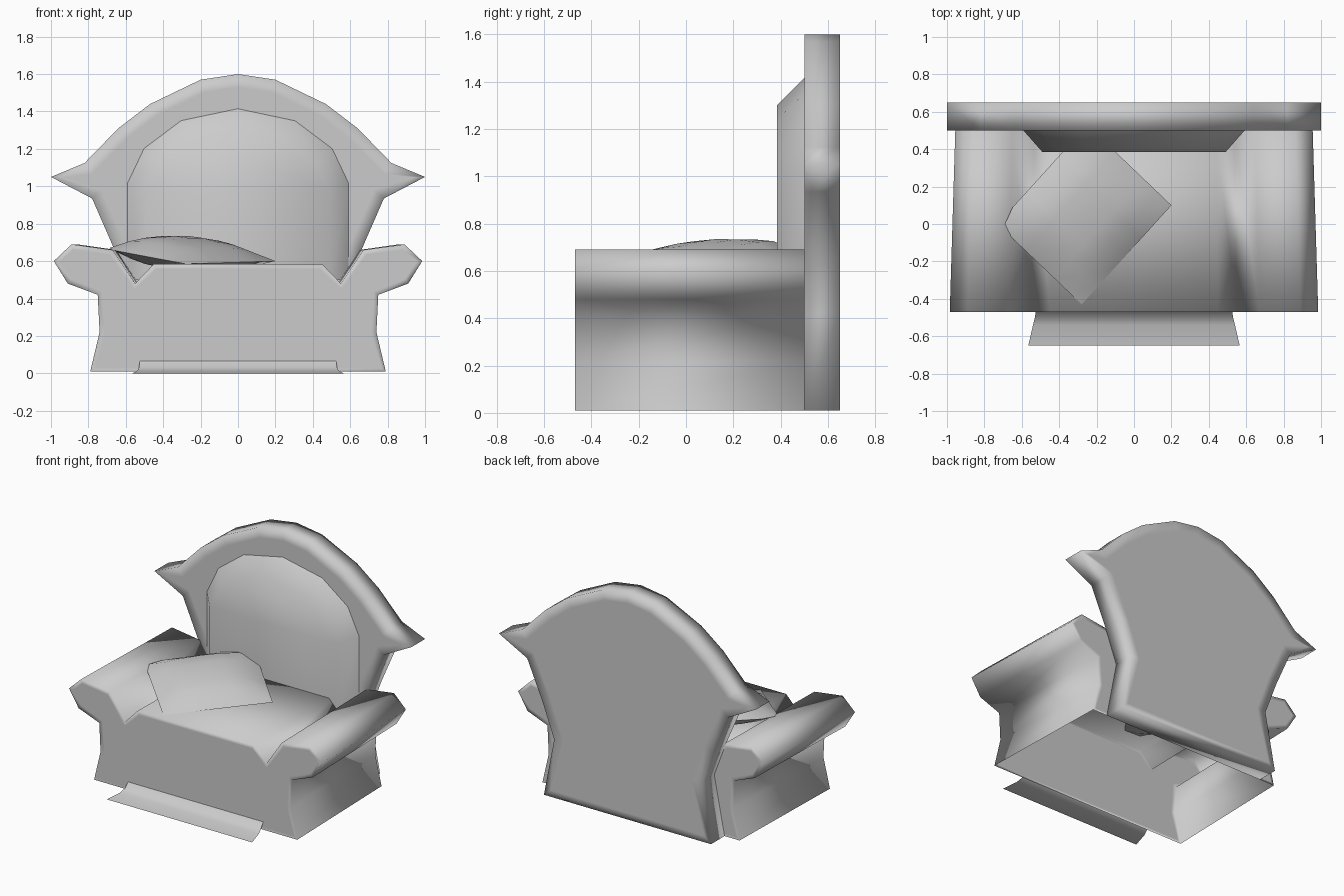
import bpy, bmesh, math
from mathutils import Vector

cube = bpy.data.objects.get("Cube")
if cube:
    bpy.data.objects.remove(cube, do_unlink=True)

fabric = bpy.data.materials.new("grey_fabric")
fabric.use_nodes = True
GREY = (0.6, 0.6, 0.6, 1)
fabric.diffuse_color = GREY
fabric.node_tree.nodes["Principled BSDF"].inputs["Base Color"].default_value = GREY


def finish(name, bm, angle=180):
    bmesh.ops.recalc_face_normals(bm, faces=bm.faces[:])
    mesh = bpy.data.meshes.new(name)
    bm.to_mesh(mesh)
    bm.free()
    ob = bpy.data.objects.new(name, mesh)
    bpy.context.collection.objects.link(ob)
    mesh.materials.append(fabric)
    bpy.ops.object.select_all(action="DESELECT")
    ob.select_set(True)
    bpy.context.view_layer.objects.active = ob
    bpy.ops.object.shade_smooth_by_angle(angle=math.radians(angle))
    return ob


def mirrored(half):
    """Close a right-hand outline (x, z) with its mirror image."""
    return half + [(-x, z) for x, z in reversed(half) if x > 0]


def loft(name, front, back, y0, y1, inset=0.0, open_bottom=False, angle=180):
    """Join two matching outlines, with a smooth border inside each cap."""
    bm = bmesh.new()
    a = [bm.verts.new((x, y0, z)) for x, z in front]
    b = [bm.verts.new((x, y1, z)) for x, z in back]
    n = len(a)
    for i in range(n):
        if not (open_bottom and i == n - 1):
            j = (i + 1) % n
            bm.faces.new((a[i], a[j], b[j], b[i]))
    caps = [bm.faces.new(a), bm.faces.new(b[::-1])]
    bm.normal_update()
    if inset:
        bmesh.ops.inset_individual(bm, faces=caps, thickness=inset, use_even_offset=False)
    return finish(name, bm, angle)


# Seat and arms: one hollow upholstered body, open underneath
body = [(0.79, 0.01), (0.74, 0.22), (0.75, 0.42), (0.91, 0.48), (0.985, 0.6),
        (0.89, 0.69), (0.67, 0.66), (0.55, 0.48), (0.45, 0.585)]
loft("seat_and_arms", mirrored(body), mirrored([(x * 0.97, z) for x, z in body]),
     -0.47, 0.5, 0.03, open_bottom=True)

# Tall arched back with pointed ears
back = [(0.65, 0.01), (0.57, 0.42), (0.66, 0.66), (0.78, 0.935), (1.0, 1.05),
        (0.82, 1.125), (0.64, 1.31), (0.47, 1.44), (0.2, 1.57), (0, 1.6)]
loft("chair_back", mirrored(back), mirrored(back), 0.5, 0.65, 0.07)

# Padded panel on the front of the back, with a sloping border
pad = [(0.49, 0.5), (0.49, 0.98), (0.41, 1.12), (0.25, 1.24), (0, 1.3)]
border = [(0.6, 0.5), (0.6, 1.02), (0.51, 1.21), (0.31, 1.36), (0, 1.425)]
loft("back_padding", mirrored(pad), mirrored(border), 0.385, 0.51, angle=50)

# Flared skirt along the front
bm = bmesh.new()
rows = [[bm.verts.new((s * w, y, z)) for s in (-1, 1)]
        for w, y, z in [(0.525, -0.47, 0.065), (0.53, -0.5, 0.03),
                        (0.54, -0.54, 0.012), (0.565, -0.65, 0)]]
for p, q in zip(rows, rows[1:]):
    bm.faces.new((p[0], p[1], q[1], q[0]))
finish("front_skirt", bm)

# Loose pillow resting on the seat and one arm
left, front = Vector((-0.73, 0.0, 0.67)), Vector((-0.28, -0.43, 0.585))
right, rear = Vector((0.2, 0.1, 0.6)), Vector((-0.25, 0.53, 0.7))
bm = bmesh.new()
N = 6
for side in (1, -1):
    grid = []
    for i in range(N + 1):
        u = i / N
        row = []
        for j in range(N + 1):
            v = j / N
            p = left.lerp(front, u).lerp(rear.lerp(right, u), v)
            puff = (16 * u * (1 - u) * v * (1 - v)) ** 0.5
            p.z += side * 0.085 * puff
            p.x = max(p.x, -0.69)
            row.append(bm.verts.new(p))
        grid.append(row)
    for i in range(N):
        for j in range(N):
            bm.faces.new((grid[i][j], grid[i + 1][j], grid[i + 1][j + 1], grid[i][j + 1]))
bmesh.ops.remove_doubles(bm, verts=bm.verts[:], dist=0.0005)
finish("pillow", bm, 70)
